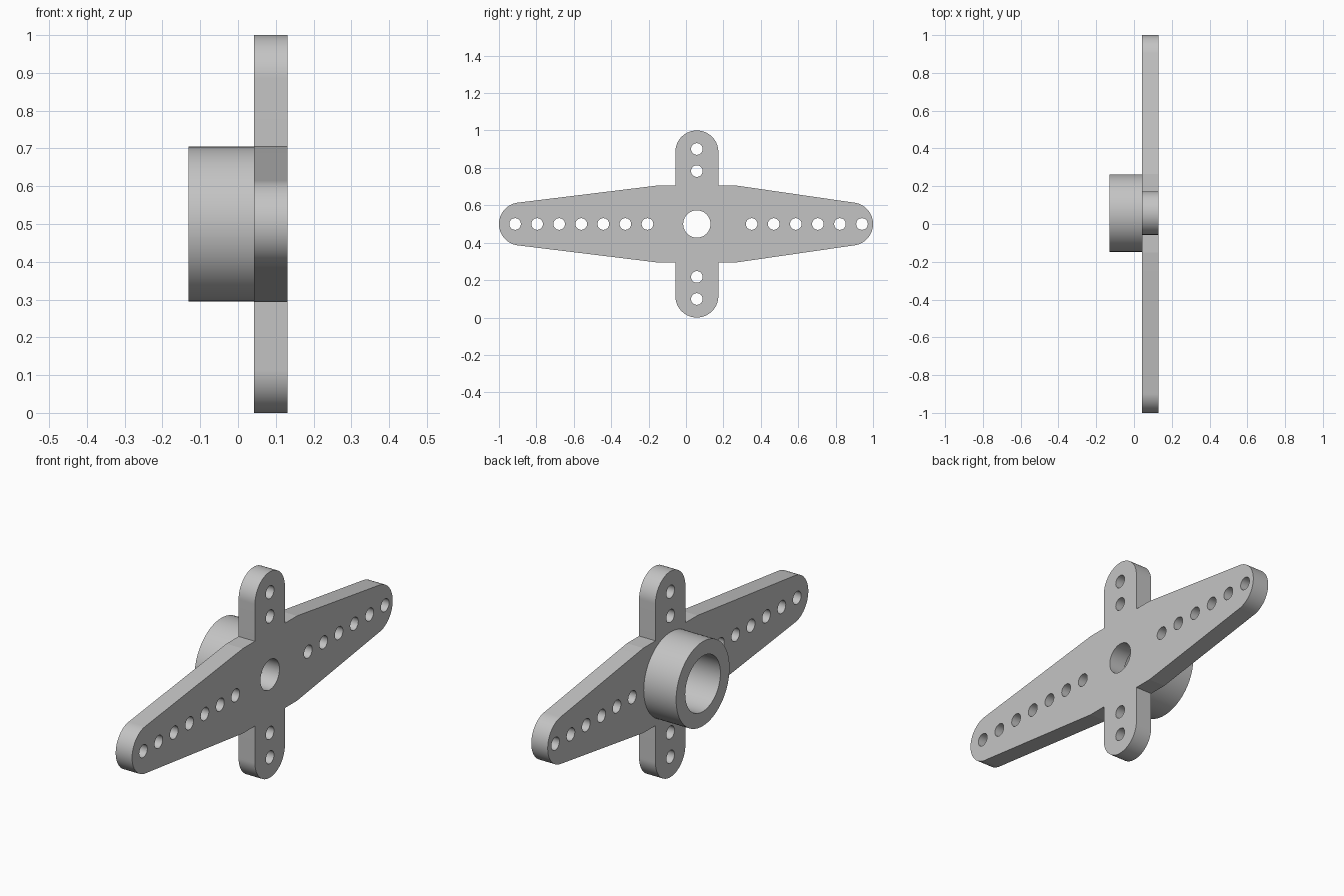
import bpy
import bmesh
from math import sin, cos, radians

cube = bpy.data.objects.get("Cube")
if cube:
    bpy.data.objects.remove(cube, do_unlink=True)

AXIS_Y, AXIS_Z = 0.058, 0.5      # centre of the hub
PLATE_BACK, PLATE_FRONT = 0.043, 0.131
HUB_END = -0.131
HUB_R, BORE_R, SCREW_R, PIN_R = 0.205, 0.135, 0.073, 0.031
TIP_R, TIP_Y, TIP_Z = 0.115, 0.885, 0.385
PITCH = 0.118

grey = bpy.data.materials.new("light_grey")
grey.use_nodes = True
colour = (0.55, 0.55, 0.55, 1)
grey.diffuse_color = colour
grey.node_tree.nodes["Principled BSDF"].inputs["Base Color"].default_value = colour


def arc(y, z, r, start, end, steps=48):
    angles = [radians(start + (end - start) * i / steps) for i in range(steps + 1)]
    return [(y + r * cos(a), z + r * sin(a)) for a in angles]


def circle(y, z, r):
    return arc(y, z, r, 0, 360, 72)[:-1]


def slab(name, loops, x0, x1):
    """Fill an outline with holes and extrude it along x."""
    curve = bpy.data.curves.new(name, 'CURVE')
    curve.dimensions = '2D'
    curve.fill_mode = 'BOTH'
    curve.extrude = (x1 - x0) / 2
    for loop in loops:
        spline = curve.splines.new('POLY')
        spline.points.add(len(loop) - 1)
        for point, (y, z) in zip(spline.points, loop):
            point.co = (y, z, 0, 1)
        spline.use_cyclic_u = True
    temp = bpy.data.objects.new(name + "_profile", curve)
    bpy.context.collection.objects.link(temp)
    bpy.context.view_layer.update()
    graph = bpy.context.evaluated_depsgraph_get()
    mesh = bpy.data.meshes.new_from_object(temp.evaluated_get(graph))
    bpy.data.objects.remove(temp, do_unlink=True)

    # Stand the profile up so that its thickness runs along x
    bm = bmesh.new()
    bm.from_mesh(mesh)
    for v in bm.verts:
        y, z, x = v.co
        v.co = (x + (x0 + x1) / 2, y, z + AXIS_Z)
    bmesh.ops.remove_doubles(bm, verts=bm.verts, dist=0.0001)
    bmesh.ops.recalc_face_normals(bm, faces=bm.faces)
    bm.to_mesh(mesh)
    bm.free()
    mesh.name = name
    mesh.materials.clear()
    mesh.materials.append(grey)
    obj = bpy.data.objects.new(name, mesh)
    bpy.context.collection.objects.link(obj)
    bpy.ops.object.select_all(action='DESELECT')
    obj.select_set(True)
    bpy.context.view_layer.objects.active = obj
    bpy.ops.object.shade_smooth_by_angle(angle=radians(6.5))
    return obj


# Cross plate outline: tapered long arms, straight short arms, round tips
shoulder_z, flat = 0.206, 0.208
inner_right, inner_left = AXIS_Y + TIP_R, AXIS_Y - TIP_R
outer_right, outer_left = AXIS_Y + flat, AXIS_Y - flat
outline = arc(TIP_Y, 0, TIP_R, -81.8, 81.8)
outline += [(outer_right, shoulder_z), (inner_right, shoulder_z)]
outline += arc(AXIS_Y, TIP_Z, TIP_R, 0, 180)
outline += [(inner_left, shoulder_z), (outer_left, shoulder_z)]
outline += arc(-TIP_Y, 0, TIP_R, 97, 263)
outline += [(outer_left, -shoulder_z), (inner_left, -shoulder_z)]
outline += arc(AXIS_Y, -TIP_Z, TIP_R, 180, 360)
outline += [(inner_right, -shoulder_z), (outer_right, -shoulder_z)]

# Screw hole and rows of pin holes
holes = [circle(AXIS_Y, 0, SCREW_R)]
holes += [circle(-0.914 + PITCH * i, 0, PIN_R) for i in range(7)]
holes += [circle(0.941 - PITCH * i, 0, PIN_R) for i in range(6)]
for side in (-1, 1):
    holes += [circle(AXIS_Y, side * (0.401 - PITCH * i), PIN_R) for i in range(2)]

slab("cross_plate", [outline] + holes, PLATE_BACK, PLATE_FRONT)

# Hollow hub on the back of the plate
slab("hub_ring", [circle(AXIS_Y, 0, HUB_R), circle(AXIS_Y, 0, BORE_R)],
     HUB_END, PLATE_BACK)
